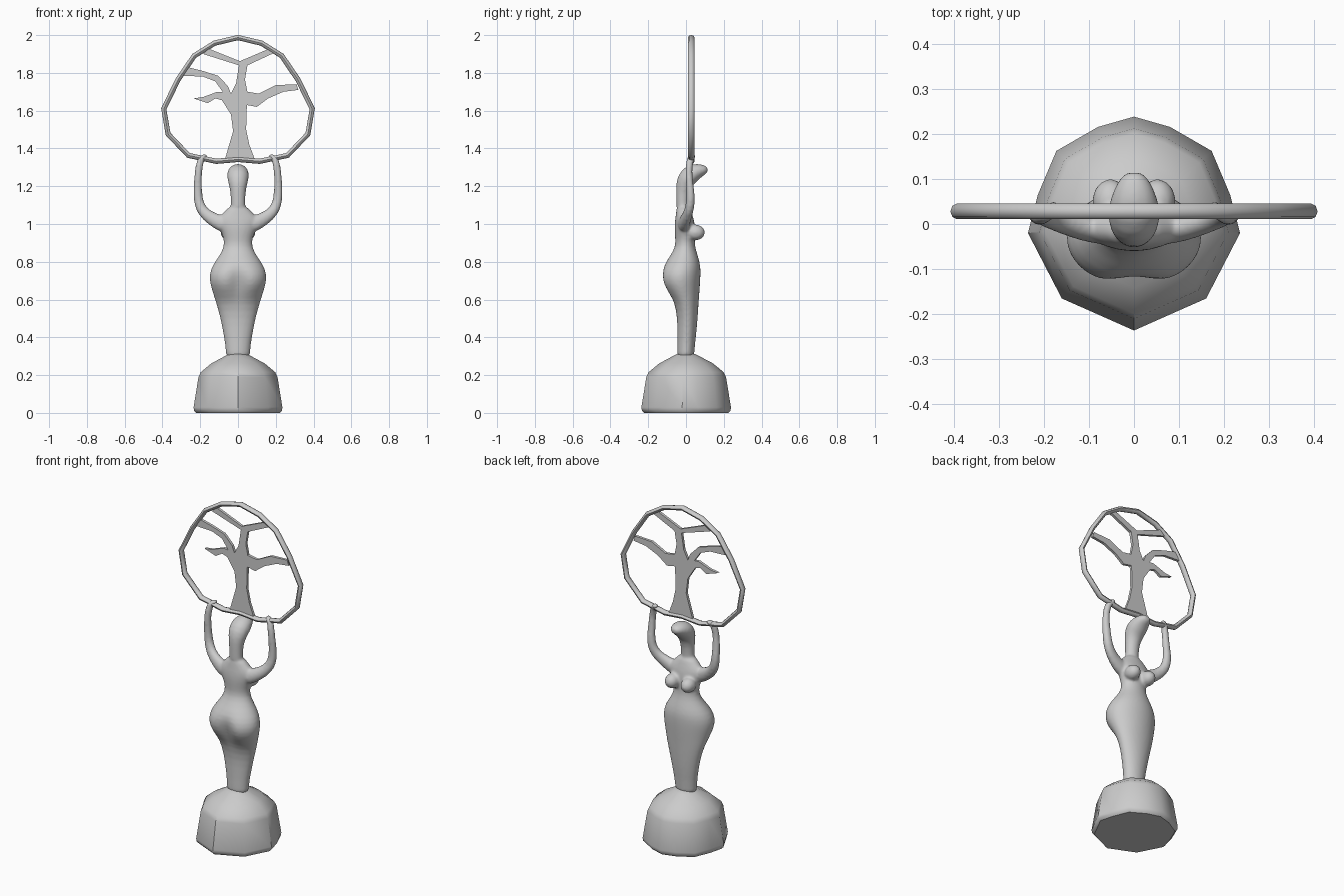
import bpy, bmesh, math
from mathutils import Vector

if "Cube" in bpy.data.objects:
    bpy.data.objects.remove(bpy.data.objects["Cube"])

X, Y = Vector((1, 0, 0)), Vector((0, 1, 0))


def skin(name, rings, closed=False):
    """Skin a list of point rings; cap the ends unless the loop is closed."""
    bm = bmesh.new()
    vs = [[bm.verts.new(p) for p in r] for r in rings]
    n = len(vs[0])
    pairs = list(zip(vs, vs[1:])) + ([(vs[-1], vs[0])] if closed else [])
    for a, b in pairs:
        for i in range(n):
            j = (i + 1) % n
            bm.faces.new((a[i], a[j], b[j], b[i]))
    if not closed:
        bm.faces.new(vs[0][::-1])
        bm.faces.new(vs[-1])
    bmesh.ops.recalc_face_normals(bm, faces=bm.faces)
    me = bpy.data.meshes.new(name)
    bm.to_mesh(me)
    bm.free()
    ob = bpy.data.objects.new(name, me)
    bpy.context.collection.objects.link(ob)
    return ob


def sweep(name, path, radii, axis, sides=10, closed=False):
    """Oval tube along a path; radii are (along axis, across it)."""
    pts = [Vector(p) for p in path]
    n = len(pts)
    rings = []
    for i, p in enumerate(pts):
        a = pts[(i - 1) % n] if closed else pts[max(i - 1, 0)]
        b = pts[(i + 1) % n] if closed else pts[min(i + 1, n - 1)]
        u = (b - a).normalized().cross(axis).normalized()
        ra, rb = radii[i]
        rings.append([p + axis * ra * math.cos(t) + u * rb * math.sin(t)
                      for t in (2 * math.pi * k / sides for k in range(sides))])
    return skin(name, rings, closed)


def activate(ob):
    bpy.ops.object.select_all(action='DESELECT')
    ob.select_set(True)
    bpy.context.view_layer.objects.active = ob


def apply(ob, kind, **props):
    activate(ob)
    m = ob.modifiers.new(kind.lower(), kind)
    for k, v in props.items():
        setattr(m, k, v)
    bpy.ops.object.modifier_apply(modifier=m.name)


# Faceted plinth
half = [(0, .238), (.08, .215), (.172, .162), (.213, .065), (.235, -.02), (.16, -.165), (0, -.236)]
outline = half + [(-x, y) for x, y in half[-2:0:-1]]
levels = [(0, .94), (.012, .99), (.03, 1), (.19, .89), (.215, .84), (.262, .6), (.30, .3), (.312, .2)]
base = skin("base", [[(x * s, y * s, z) for x, y in outline] for z, s in levels])
activate(base)
bpy.ops.object.shade_smooth_by_angle(angle=math.radians(40))

# Torso and legs: z, half width, y front, y back, cleft depth
sections = [(.28, .068, -.05, .045, 0), (.34, .064, -.045, .045, 0), (.42, .078, -.046, .055, 0),
            (.50, .093, -.046, .062, 0), (.58, .116, -.062, .067, .02), (.63, .132, -.10, .071, .12),
            (.68, .148, -.136, .075, .2), (.73, .154, -.143, .078, .14), (.78, .138, -.125, .078, .03),
            (.83, .10, -.085, .064, 0), (.88, .073, -.055, .047, 0), (.93, .077, -.058, .047, 0),
            (.98, .10, -.062, .05, 0), (1.025, .118, -.058, .042, 0), (1.06, .075, -.052, .03, 0),
            (1.10, .045, -.05, .02, 0)]
rings = []
for z, w, y0, y1, dent in sections:
    ring = []
    for k in range(24):
        t = 2 * math.pi * k / 24
        c, s = math.cos(t), math.sin(t)
        y = (y0 + y1) / 2 + (y1 - y0) / 2 * s
        if s < 0:
            y += dent * (y1 - y0) * (-s) ** 24
        ring.append((w * c, y, z))
    rings.append(ring)
parts = [skin("figure", rings)]

# Neck and tilted head facing the back
parts.append(sweep("head", [(0, -.018, 1.05), (0, -.018, 1.13), (0, -.014, 1.19), (0, -.002, 1.235),
                            (0, .03, 1.268), (0, .07, 1.284), (0, .10, 1.287), (0, .116, 1.287)],
                   [(.045, .036), (.038, .034), (.045, .042), (.058, .052),
                    (.062, .054), (.05, .04), (.034, .026), (.02, .014)], X, 12))

# Raised arms with hands, and bust
arm = [(.05, -.015, .985), (.115, -.008, 1.015), (.165, .006, 1.045), (.20, .02, 1.085), (.213, .026, 1.14),
       (.213, .02, 1.21), (.21, .014, 1.28), (.20, .02, 1.335), (.185, .03, 1.358), (.16, .036, 1.362)]
arm_r = [(.04, .05), (.032, .042), (.028, .034), (.026, .03), (.024, .026),
         (.021, .023), (.019, .021), (.021, .021), (.024, .017), (.014, .011)]
for side in (-1, 1):
    parts.append(sweep("arm", [(x * side, y, z) for x, y, z in arm], arm_r, Y))
    bpy.ops.mesh.primitive_uv_sphere_add(segments=16, ring_count=10, location=(.052 * side, .05, .955))
    bust = bpy.context.object
    bust.scale = (.042, .052, .042)
    bpy.ops.object.transform_apply(location=True, scale=True)
    parts.append(bust)

# Fuse the figure into one smooth skin
for p in parts:
    apply(p, 'SUBSURF', levels=1)
activate(parts[0])
for p in parts:
    p.select_set(True)
bpy.ops.object.join()
figure = parts[0]
apply(figure, 'REMESH', mode='VOXEL', voxel_size=.007)
apply(figure, 'SMOOTH', factor=.5, iterations=8)
activate(figure)
bpy.ops.object.shade_smooth()

# Faceted hoop
right = [(.125, 1.957), (.232, 1.89), (.318, 1.763), (.393, 1.61), (.37, 1.476), (.262, 1.363), (.115, 1.332)]
loop = [(0, 1.987)] + right + [(0, 1.342)] + [(-x, z) for x, z in right[::-1]]
hoop = sweep("hoop", [(x, .028, z) for x, z in loop], [(.017, .014)] * len(loop), Y, 8, True)
activate(hoop)
bpy.ops.object.shade_smooth_by_angle(angle=math.radians(50))

# Flat tree inside the hoop, outlined clockwise from the trunk's left foot
tree_xz = [(-.07, 1.34), (-.026, 1.49), (-.037, 1.58), (-.085, 1.655), (-.12, 1.665), (-.16, 1.64),
           (-.235, 1.665), (-.185, 1.672), (-.11, 1.70), (-.08, 1.698), (-.12, 1.755), (-.185, 1.78),
           (-.29, 1.785), (-.265, 1.83), (-.185, 1.81), (-.106, 1.785), (-.053, 1.73), (-.037, 1.69),
           (-.01, 1.745), (.005, 1.84), (-.185, 1.90), (-.155, 1.928), (.01, 1.862), (.165, 1.928),
           (.19, 1.905), (.05, 1.84), (.037, 1.765), (.05, 1.70), (.11, 1.69), (.20, 1.735),
           (.31, 1.74), (.32, 1.71), (.24, 1.70), (.16, 1.665), (.10, 1.62), (.047, 1.63),
           (.043, 1.50), (.06, 1.42), (.09, 1.34)]
tree = skin("tree", [[(x, y, z) for x, z in tree_xz] for y in (.02, .036)])
